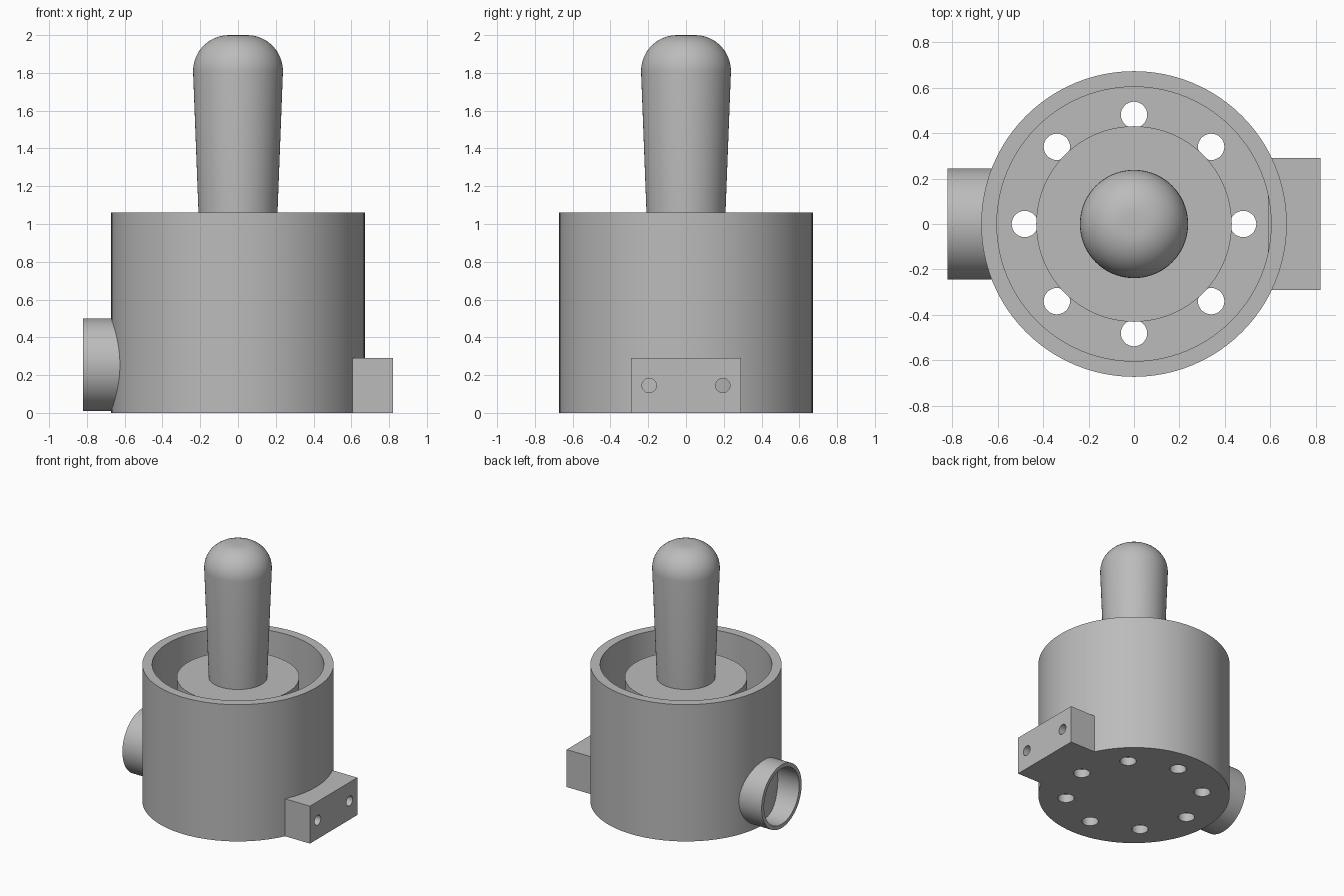
import bpy
import bmesh
from math import sin, cos, pi, radians
from mathutils import Matrix, Vector

if "Cube" in bpy.data.objects:
    bpy.data.objects.remove(bpy.data.objects["Cube"], do_unlink=True)

grey = bpy.data.materials.new("plain grey")
grey.use_nodes = True
COLOUR = (0.5, 0.5, 0.5, 1)
grey.diffuse_color = COLOUR
grey.node_tree.nodes["Principled BSDF"].inputs["Base Color"].default_value = COLOUR


def make_object(name, bm):
    bmesh.ops.recalc_face_normals(bm, faces=bm.faces)
    mesh = bpy.data.meshes.new(name)
    bm.to_mesh(mesh)
    bm.free()
    mesh.materials.append(grey)
    obj = bpy.data.objects.new(name, mesh)
    bpy.context.collection.objects.link(obj)
    return obj


def lathe(name, profile, closed=False, matrix=Matrix(), steps=96):
    """Turn (radius, height) points round the z axis."""
    bm = bmesh.new()
    verts = [bm.verts.new((r, 0, z)) for r, z in profile]
    edges = [bm.edges.new(pair) for pair in zip(verts, verts[1:])]
    if closed:
        edges.append(bm.edges.new((verts[-1], verts[0])))
    bmesh.ops.spin(bm, geom=verts + edges, cent=(0, 0, 0), axis=(0, 0, 1),
                   angle=2 * pi, steps=steps, use_merge=True)
    bmesh.ops.remove_doubles(bm, verts=bm.verts, dist=1e-4)
    bm.transform(matrix)
    return make_object(name, bm)


def activate(obj):
    bpy.ops.object.select_all(action='DESELECT')
    obj.select_set(True)
    bpy.context.view_layer.objects.active = obj


def cut_holes(obj, radius, depth, places):
    """Drill a round hole at each placement matrix."""
    bm = bmesh.new()
    for place in places:
        bmesh.ops.create_cone(bm, cap_ends=True, segments=32, radius1=radius,
                              radius2=radius, depth=depth, matrix=place)
    cutter = make_object("hole_cutter", bm)
    cutter.hide_render = True
    mod = obj.modifiers.new("holes", 'BOOLEAN')
    mod.operation = 'DIFFERENCE'
    mod.solver = 'EXACT'
    mod.object = cutter
    activate(obj)
    bpy.ops.object.modifier_apply(modifier=mod.name)
    bpy.data.objects.remove(cutter, do_unlink=True)


def smooth(obj):
    activate(obj)
    bpy.ops.object.shade_smooth_by_angle(angle=radians(30))


# Open cup with a ring of drain holes in its floor
R, BORE, TOP, FLOOR = 0.672, 0.603, 1.06, 0.065
cup = lathe("cup_body", [(0, 0), (R, 0), (R, TOP), (BORE, TOP), (BORE, FLOOR), (0, FLOOR)])
cut_holes(cup, 0.058, 0.4,
          [Matrix.Translation((0.48 * cos(i * pi / 4), 0.48 * sin(i * pi / 4), 0))
           for i in range(8)])

# Solid core standing on the floor
core = lathe("inner_core", [(0, FLOOR), (0.43, FLOOR), (0.43, 0.96), (0, 0.96)])

# Tapered handle with a rounded end
dome = [(0.048 + 0.19 * cos(a * pi / 24), 1.81 + 0.19 * sin(a * pi / 24)) for a in range(13)]
handle = lathe("handle", [(0, 0.95), (0.205, 0.95)] + dome + [(0, 2)])

# Short open pipe on the side, closed off by the cup wall
sideways = Matrix.Translation((0, 0, 0.255)) @ Matrix.Rotation(-pi / 2, 4, 'Y')
pipe = lathe("side_pipe", [(0.245, 0.61), (0.245, 0.82), (0.215, 0.82), (0.215, 0.61)],
             closed=True, matrix=sideways)

# Mounting block with two screw holes
bm = bmesh.new()
bmesh.ops.create_cube(bm, size=1)
bmesh.ops.scale(bm, vec=Vector((0.23, 0.58, 0.29)), verts=bm.verts)
bmesh.ops.translate(bm, vec=Vector((0.705, 0, 0.145)), verts=bm.verts)
block = make_object("mounting_block", bm)
cut_holes(block, 0.038, 0.4,
          [Matrix.Translation((0.83, y, 0.145)) @ Matrix.Rotation(pi / 2, 4, 'Y')
           for y in (-0.195, 0.195)])

for part in (cup, core, handle, pipe, block):
    smooth(part)
